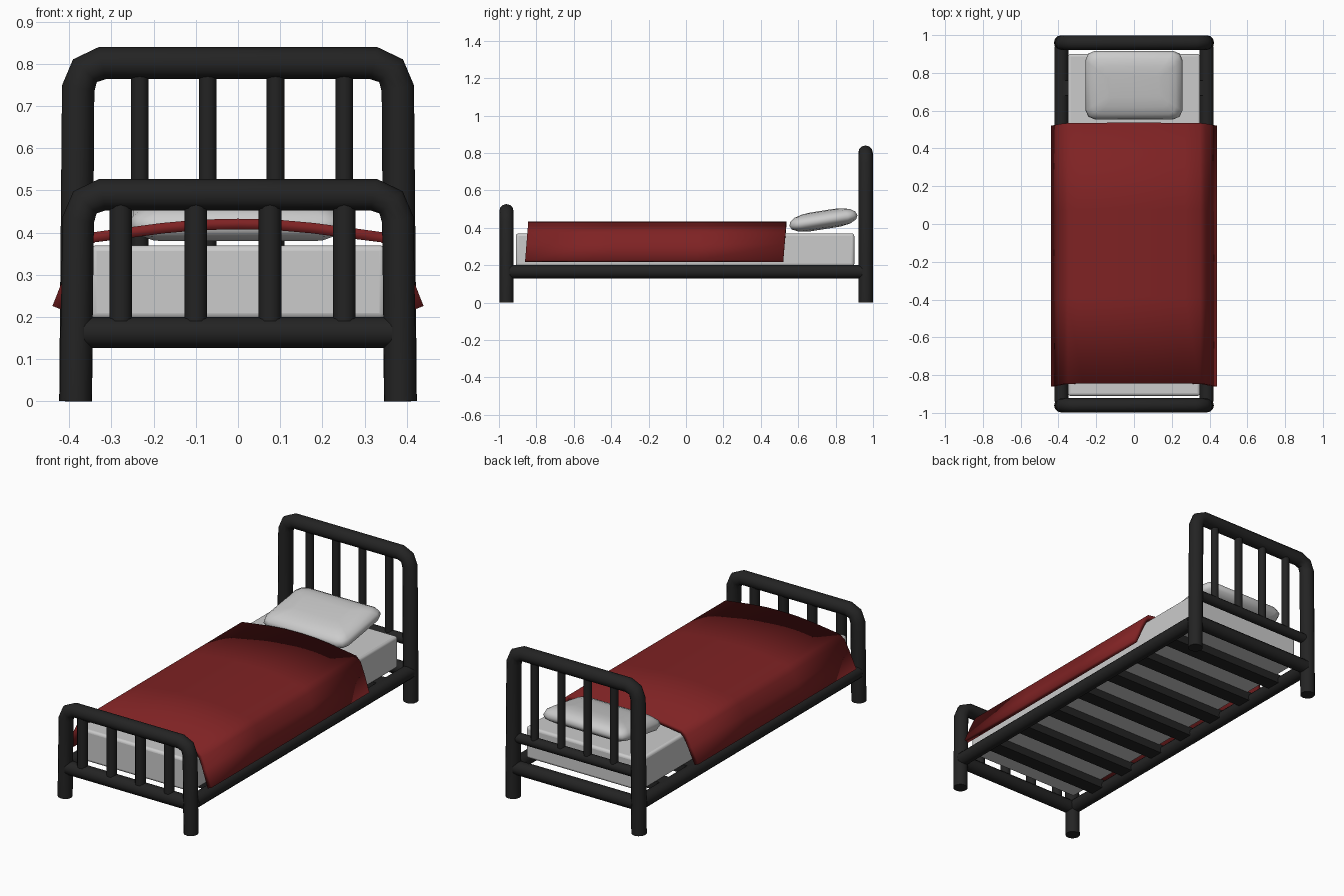
import bpy, bmesh, math
from mathutils import Matrix

cube = bpy.data.objects.get("Cube")
if cube:
    bpy.data.objects.remove(cube, do_unlink=True)


def material(name, rgb):
    m = bpy.data.materials.new(name)
    m.use_nodes = True
    m.diffuse_color = (*rgb, 1)
    m.node_tree.nodes["Principled BSDF"].inputs["Base Color"].default_value = (*rgb, 1)
    return m


BLACK = material("black metal", (0.017, 0.017, 0.017))
WHITE = material("white linen", (0.6, 0.6, 0.6))
RED = material("red wool", (0.21, 0.016, 0.017))


def select(ob):
    bpy.ops.object.select_all(action='DESELECT')
    ob.select_set(True)
    bpy.context.view_layer.objects.active = ob


def smooth(ob, angle=50):
    select(ob)
    bpy.ops.object.shade_smooth_by_angle(angle=math.radians(angle))


def add_mesh(name, bm, mat):
    bmesh.ops.recalc_face_normals(bm, faces=bm.faces)
    me = bpy.data.meshes.new(name)
    bm.to_mesh(me)
    bm.free()
    me.materials.append(mat)
    ob = bpy.data.objects.new(name, me)
    bpy.context.collection.objects.link(ob)
    return ob


def tube(name, points, radius):
    """Round bar swept along a path, capped at both ends."""
    cu = bpy.data.curves.new(name, 'CURVE')
    cu.dimensions = '3D'
    cu.bevel_depth = radius
    cu.bevel_resolution = 4
    cu.use_fill_caps = True
    sp = cu.splines.new('POLY')
    sp.points.add(len(points) - 1)
    for p, co in zip(sp.points, points):
        p.co = (*co, 1)
    ob = bpy.data.objects.new(name, cu)
    bpy.context.collection.objects.link(ob)
    cu.materials.append(BLACK)
    select(ob)
    bpy.ops.object.convert(target='MESH')
    smooth(bpy.context.object)


def box(name, size, loc, mat):
    bm = bmesh.new()
    bmesh.ops.create_cube(bm, size=1, matrix=Matrix.Translation(loc) @ Matrix.Diagonal((*size, 1)))
    return add_mesh(name, bm, mat)


def bevel(ob, width, segments):
    mod = ob.modifiers.new("Bevel", 'BEVEL')
    mod.width, mod.segments = width, segments


# Bent end frames with their upright bars
def end_frame(name, y, top, radius, bars, bar_radius, bar_bottom):
    half = [(-0.385, y, 0), (-0.379, y, top - 0.06), (-0.363, y, top - 0.018), (-0.322, y, top)]
    tube(name + "_frame", half + [(-x, yy, z) for x, yy, z in reversed(half)], radius)
    for i, x in enumerate(bars):
        tube(f"{name}_bar_{i + 1}", [(x, y, bar_bottom), (x, y, top)], bar_radius)
    tube(name + "_lower_rail", [(-0.365, y, 0.163), (0.365, y, 0.163)], 0.037)


end_frame("headboard", 0.96, 0.802, 0.039, (-0.233, -0.072, 0.089, 0.252), 0.021, 0.33)
end_frame("footboard", -0.96, 0.49, 0.038, (-0.278, -0.1, 0.076, 0.252), 0.027, 0.19)
tube("headboard_middle_rail", [(-0.365, 0.96, 0.33), (0.365, 0.96, 0.33)], 0.027)

# Side rails and slats
for side, x in (("left", 0.385), ("right", -0.385)):
    tube(side + "_side_rail", [(x, -0.94, 0.165), (x, 0.94, 0.165)], 0.037)
for i in range(7):
    box(f"slat_{i + 1}", (0.76, 0.08, 0.05), (0, (i - 3) * 0.24, 0.175), BLACK)

# Mattress
mattress = box("mattress", (0.7, 1.81, 0.175), (0, -0.005, 0.2825), WHITE)
bevel(mattress, 0.014, 3)
smooth(mattress, 40)

# Blanket: arched profile swept along the bed, hem leaning with height
half = [(0.44, 0.226), (0.405, 0.315), (0.378, 0.375), (0.35, 0.4), (0.27, 0.411),
        (0.18, 0.423), (0.09, 0.431)]
profile = half + [(0, 0.433)] + [(-x, z) for x, z in reversed(half)]
bm = bmesh.new()
rows = []
for y in (-0.86, -0.4, 0.06, 0.52):
    rows.append([bm.verts.new((x, y + 0.08 * (z - 0.226), z)) for x, z in profile])
for a, b in zip(rows, rows[1:]):
    for i in range(len(a) - 1):
        bm.faces.new((a[i], a[i + 1], b[i + 1], b[i]))
blanket = add_mesh("blanket", bm, RED)
if blanket.data.polygons[len(half)].normal.z < 0:
    blanket.data.flip_normals()
solid = blanket.modifiers.new("Thickness", 'SOLIDIFY')
solid.thickness = 0.025
solid.offset = -1
smooth(blanket, 50)

# Pillow: stacked rings with cut corners, tilted towards the headboard
bm = bmesh.new()
rings = []
for z, inset in ((-0.045, 0.1), (-0.037, 0.045), (-0.02, 0.01), (0, 0), (0.022, 0.008),
                 (0.04, 0.035), (0.05, 0.075), (0.054, 0.12)):
    w, d = 0.257 - inset, 0.184 - inset
    c = 0.05 * d / 0.184
    corner = [(w, d - c), (w - 0.3 * c, d - 0.3 * c), (w - c, d)]
    flip = corner[::-1]
    loop = (corner + [(-x, y) for x, y in flip] + [(-x, -y) for x, y in corner]
            + [(x, -y) for x, y in flip])
    rings.append([bm.verts.new((x, y, z)) for x, y in loop])
for a, b in zip(rings, rings[1:]):
    for i in range(len(a)):
        j = (i + 1) % len(a)
        bm.faces.new((a[i], a[j], b[j], b[i]))
bm.faces.new(rings[0][::-1])
bm.faces.new(rings[-1])
bmesh.ops.transform(bm, verts=bm.verts,
                    matrix=Matrix.Translation((0, 0.735, 0.438)) @ Matrix.Rotation(math.radians(9), 4, 'X'))
smooth(add_mesh("pillow", bm, WHITE), 60)
